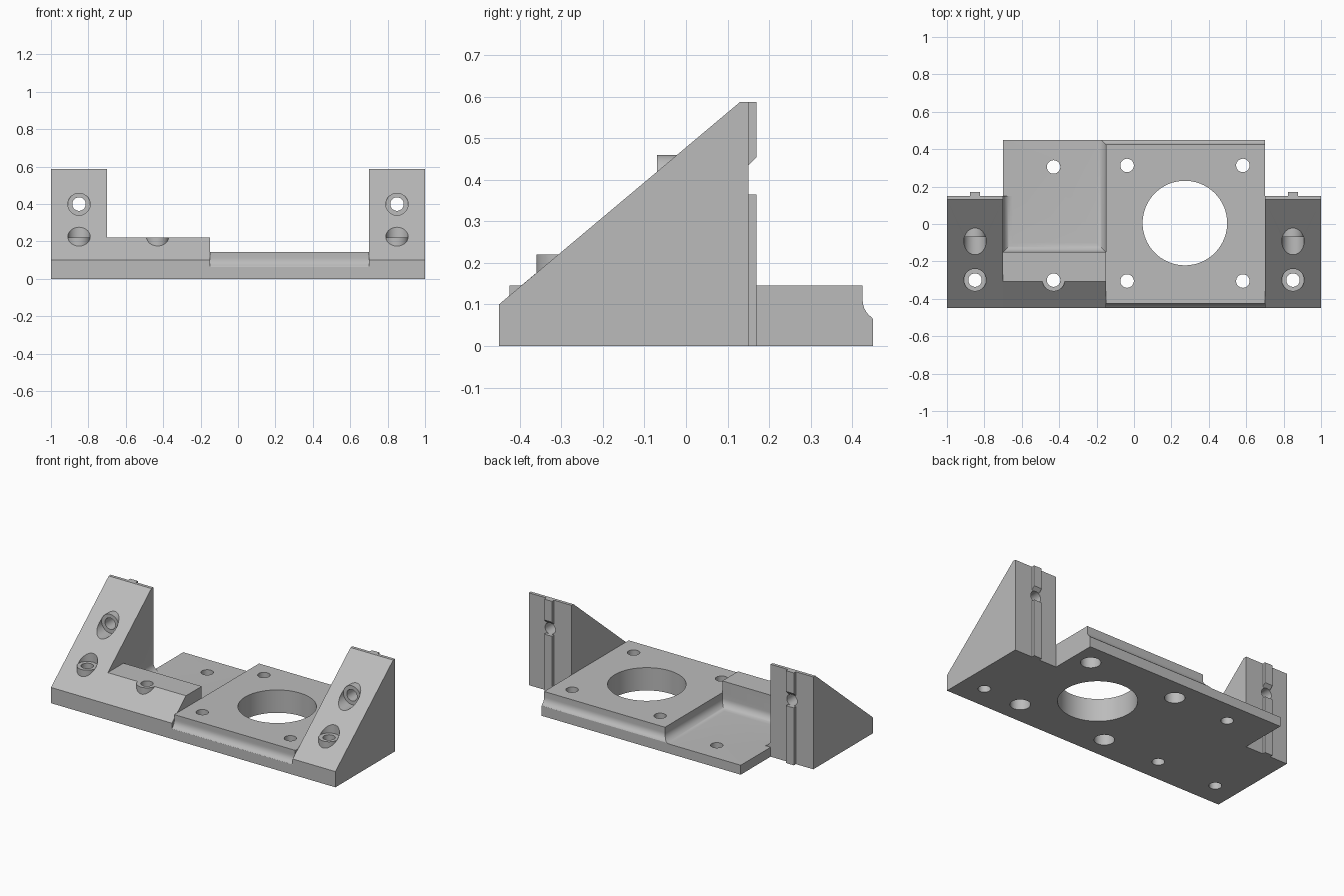
import bpy, bmesh, math
from mathutils import Matrix, Vector

if "Cube" in bpy.data.objects:
    bpy.data.objects.remove(bpy.data.objects["Cube"], do_unlink=True)

grey = bpy.data.materials.new("plain grey")
grey.use_nodes = True
grey.diffuse_color = (0.5, 0.5, 0.5, 1)
grey.node_tree.nodes["Principled BSDF"].inputs["Base Color"].default_value = (0.5, 0.5, 0.5, 1)

FRONT, BACK = -0.45, 0.45
FLOOR, COVE = 0.06, 0.05
INNER, SPLIT, BAR_Y, WEDGE_Y = 0.7, -0.15, -0.15, 0.15
SCREW_X, SCREW_Y, SCREW_Z = 0.85, -0.3, 0.4
HEAD, BORE = 0.06, 0.036
BAR_TOP, HEAD_Y, TOP = 0.22, -0.07, 0.587


def finish(name, bm):
    bmesh.ops.recalc_face_normals(bm, faces=bm.faces)
    mesh = bpy.data.meshes.new(name)
    bm.to_mesh(mesh)
    bm.free()
    ob = bpy.data.objects.new(name, mesh)
    bpy.context.collection.objects.link(ob)
    mesh.materials.append(grey)
    return ob


def loft(name, rings):
    bm = bmesh.new()
    loops = [[bm.verts.new(p) for p in ring] for ring in rings]
    n = len(loops[0])
    for a, b in zip(loops, loops[1:]):
        for i in range(n):
            j = (i + 1) % n
            bm.faces.new((a[i], a[j], b[j], b[i]))
    bm.faces.new(loops[0])
    bm.faces.new(loops[-1])
    return finish(name, bm)


def prism(name, profile, lo, hi, along="x"):
    """Extrude a side profile (horizontal, z) along x or y."""
    if along == "x":
        return loft(name, [[(t, u, z) for u, z in profile] for t in (lo, hi)])
    return loft(name, [[(u, t, z) for u, z in profile] for t in (lo, hi)])


def cylinder(name, start, end, radius, sides=48):
    a, b = Vector(start), Vector(end)
    turn = (b - a).to_track_quat("Z", "Y").to_matrix().to_4x4()
    bm = bmesh.new()
    bmesh.ops.create_cone(bm, cap_ends=True, segments=sides, radius1=radius,
                          radius2=radius, depth=(b - a).length,
                          matrix=Matrix.Translation((a + b) / 2) @ turn)
    return finish(name, bm)


def combine(body, other, operation):
    other.hide_render = True
    mod = body.modifiers.new("join", "BOOLEAN")
    mod.operation, mod.solver, mod.object = operation, "EXACT", other
    bpy.context.view_layer.objects.active = body
    bpy.ops.object.modifier_apply(modifier=mod.name)
    bpy.data.objects.remove(other, do_unlink=True)


def add(other):
    combine(body, other, "UNION")


def cut(other):
    combine(body, other, "DIFFERENCE")


# Concave fillet: (outward offset, height above floor)
steps = [math.radians(90 * i / 8) for i in range(9)]
cove = [(COVE * (1 - math.sin(t)), COVE * (1 - math.cos(t))) for t in steps]

# Base slab
body = prism("mounting_bracket", [(FRONT, 0), (BACK, 0), (BACK, FLOOR), (FRONT, FLOOR)],
             -INNER, INNER)

# Sloped end gussets and the low stepped bar
wedge = [(FRONT, 0), (FRONT, 0.1), (0.13, TOP), (WEDGE_Y, TOP), (WEDGE_Y, 0)]
for lo, hi in ((-1, -INNER), (INNER, 1)):
    add(prism("gusset", wedge, lo, hi))
bar = [(FRONT, 0), (FRONT, 0.1), (-0.308, BAR_TOP), (BAR_Y, BAR_TOP), (BAR_Y, 0)]
add(prism("stepped_bar", bar, -INNER, SPLIT))

# Raised plate with coved foot on its left, front and back edges
rings = []
for d, h in [(COVE, -0.02)] + cove + [(0, 0.085)]:
    e = 0.425 + min(d, 0.025)
    x, z = SPLIT - d, FLOOR + h
    rings.append([(x, -e, z), (INNER, -e, z), (INNER, e, z), (x, e, z)])
add(loft("raised_plate", rings))

# Coves at the foot of the bar and of the gusset inside the recess
corner = [(-0.01, -0.01), (COVE, -0.01)]
profile = corner + [(d, h) for d, h in cove] + [(-0.01, COVE)]
add(prism("bar_cove", [(BAR_Y + d, FLOOR + h) for d, h in profile], -INNER - 0.01, SPLIT))
add(prism("gusset_cove", [(-INNER + d, FLOOR + h) for d, h in profile],
          BAR_Y - 0.01, WEDGE_Y, "y"))

# Locating rails on the back of the gussets
lower = [(0.14, 0), (0.17, 0), (0.17, 0.365), (0.14, 0.365)]
upper = [(0.14, 0.435), (0.15, 0.435), (0.17, 0.455), (0.17, TOP), (0.14, TOP)]
for s in (-SCREW_X, SCREW_X):
    for rail in (lower, upper):
        add(prism("rail", rail, s - 0.0275, s + 0.0275))

# Screw seats: pocket in front of the seat, round boss behind it
for s in (-SCREW_X, SCREW_X):
    cut(cylinder("pocket", (s, -0.6, SCREW_Z), (s, HEAD_Y, SCREW_Z), HEAD))
    add(cylinder("boss", (s, HEAD_Y, SCREW_Z), (s, 0.08, SCREW_Z), HEAD))
    cut(cylinder("bore", (s, -0.6, SCREW_Z), (s, 0.3, SCREW_Z), BORE))
for s in (-SCREW_X, -0.43, SCREW_X):
    if abs(s) == SCREW_X:
        cut(cylinder("pocket", (s, SCREW_Y, BAR_TOP), (s, SCREW_Y, 0.8), HEAD))
    add(cylinder("boss", (s, SCREW_Y, 0.03), (s, SCREW_Y, BAR_TOP), HEAD))
    cut(cylinder("bore", (s, SCREW_Y, -0.1), (s, SCREW_Y, 0.8), BORE))

# Plain hole in the recess
cut(cylinder("bore", (-0.43, 0.305, -0.1), (-0.43, 0.305, 0.5), BORE))

# Large round opening and four counterbored holes around it
cut(cylinder("opening", (0.272, 0.005, -0.1), (0.272, 0.005, 0.5), 0.226, 96))
for x in (-0.037, 0.582):
    for y in (-0.305, 0.313):
        cut(cylinder("bore", (x, y, -0.1), (x, y, 0.5), BORE))
        cut(cylinder("counterbore", (x, y, -0.1), (x, y, 0.07), 0.058))

# Smooth the round surfaces, keep the edges sharp
bpy.ops.object.select_all(action="DESELECT")
body.select_set(True)
bpy.context.view_layer.objects.active = body
bpy.ops.object.shade_smooth_by_angle(angle=math.radians(30))
